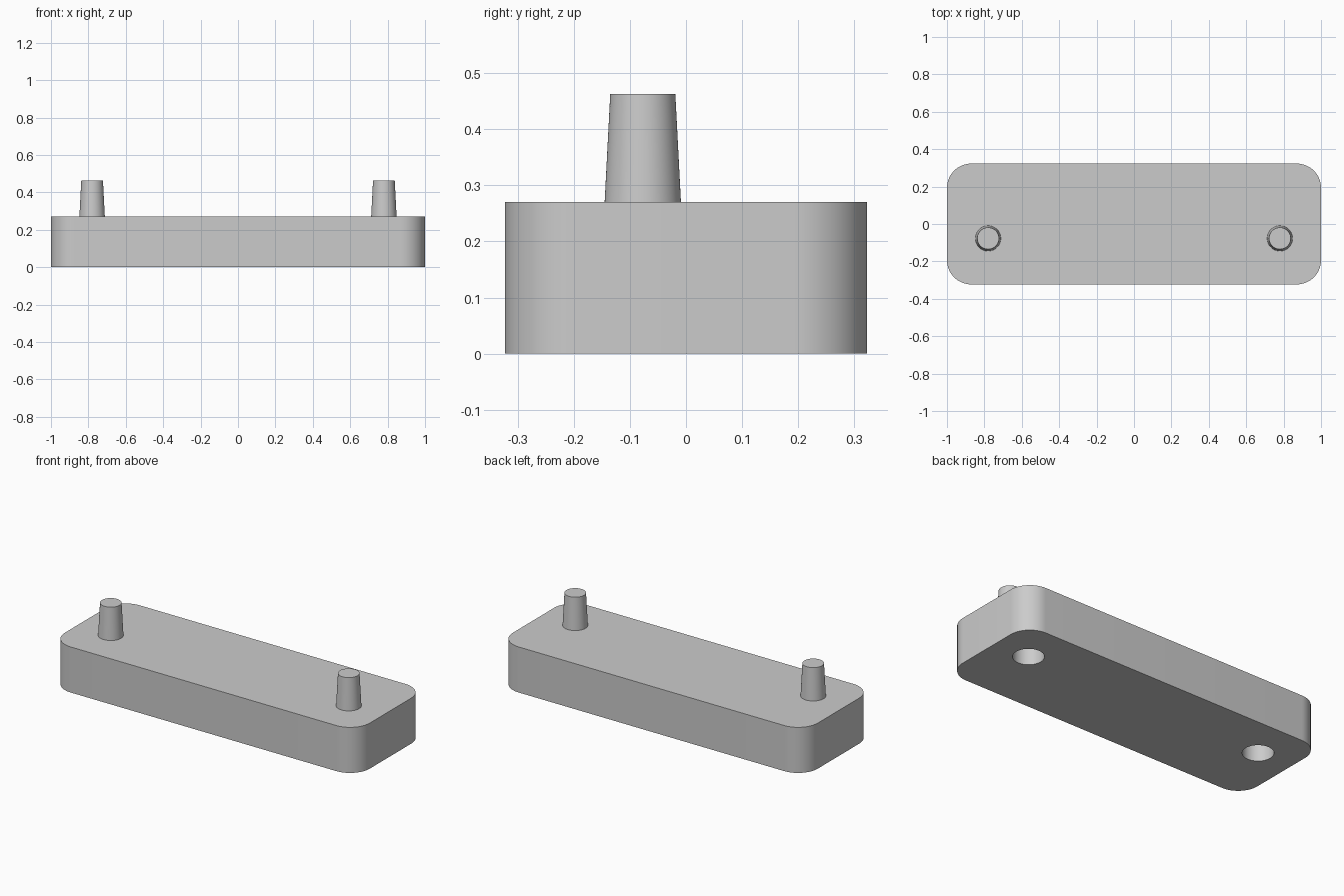
import bpy, bmesh, math

if "Cube" in bpy.data.objects:
    bpy.data.objects.remove(bpy.data.objects["Cube"])

GREY = bpy.data.materials.new("light grey")
GREY.diffuse_color = (0.6, 0.6, 0.6, 1)
GREY.use_nodes = True
GREY.node_tree.nodes["Principled BSDF"].inputs["Base Color"].default_value = GREY.diffuse_color

HALF_X, HALF_Y, HEIGHT, CORNER = 1.0, 0.323, 0.27, 0.13
PEG_X, PEG_Y, PEG_TOP = 0.78, -0.077, 0.463
HOLE_Y, HOLE_DEPTH = 0.075, 0.2


def finish(name, bm):
    mesh = bpy.data.meshes.new(name)
    bm.to_mesh(mesh)
    bm.free()
    mesh.materials.append(GREY)
    obj = bpy.data.objects.new(name, mesh)
    bpy.context.collection.objects.link(obj)
    return obj


def cone(name, x, y, z0, z1, r0, r1):
    bm = bmesh.new()
    bmesh.ops.create_cone(bm, cap_ends=True, segments=64, radius1=r0,
                          radius2=r1, depth=z1 - z0)
    bmesh.ops.translate(bm, verts=bm.verts, vec=(x, y, (z0 + z1) / 2))
    return finish(name, bm)


def smooth(obj):
    bpy.ops.object.select_all(action='DESELECT')
    obj.select_set(True)
    bpy.context.view_layer.objects.active = obj
    bpy.ops.object.shade_smooth_by_angle(angle=math.radians(30))


# Block: box with rounded upright corners
bm = bmesh.new()
bmesh.ops.create_cube(bm, size=1)
bmesh.ops.scale(bm, verts=bm.verts, vec=(2 * HALF_X, 2 * HALF_Y, HEIGHT))
bmesh.ops.translate(bm, verts=bm.verts, vec=(0, 0, HEIGHT / 2))
upright = [e for e in bm.edges
           if abs(e.verts[0].co.z - e.verts[1].co.z) > HEIGHT / 2]
bmesh.ops.bevel(bm, geom=upright, offset=CORNER, segments=16, profile=0.5,
                affect='EDGES')
block = finish("block", bm)

for side, sx in (("left", -1), ("right", 1)):
    # Tapered peg on the top
    peg = cone(side + "_peg", sx * PEG_X, PEG_Y, HEIGHT, PEG_TOP, 0.068, 0.058)
    smooth(peg)
    # Blind socket in the underside
    cutter = cone(side + "_socket_cutter", sx * PEG_X, HOLE_Y,
                  -0.05, HOLE_DEPTH, 0.083, 0.083)
    cut = block.modifiers.new(side + "_socket", 'BOOLEAN')
    cut.operation = 'DIFFERENCE'
    cut.solver = 'EXACT'
    cut.object = cutter
    bpy.context.view_layer.objects.active = block
    bpy.ops.object.modifier_apply(modifier=cut.name)
    bpy.data.objects.remove(cutter)

smooth(block)
